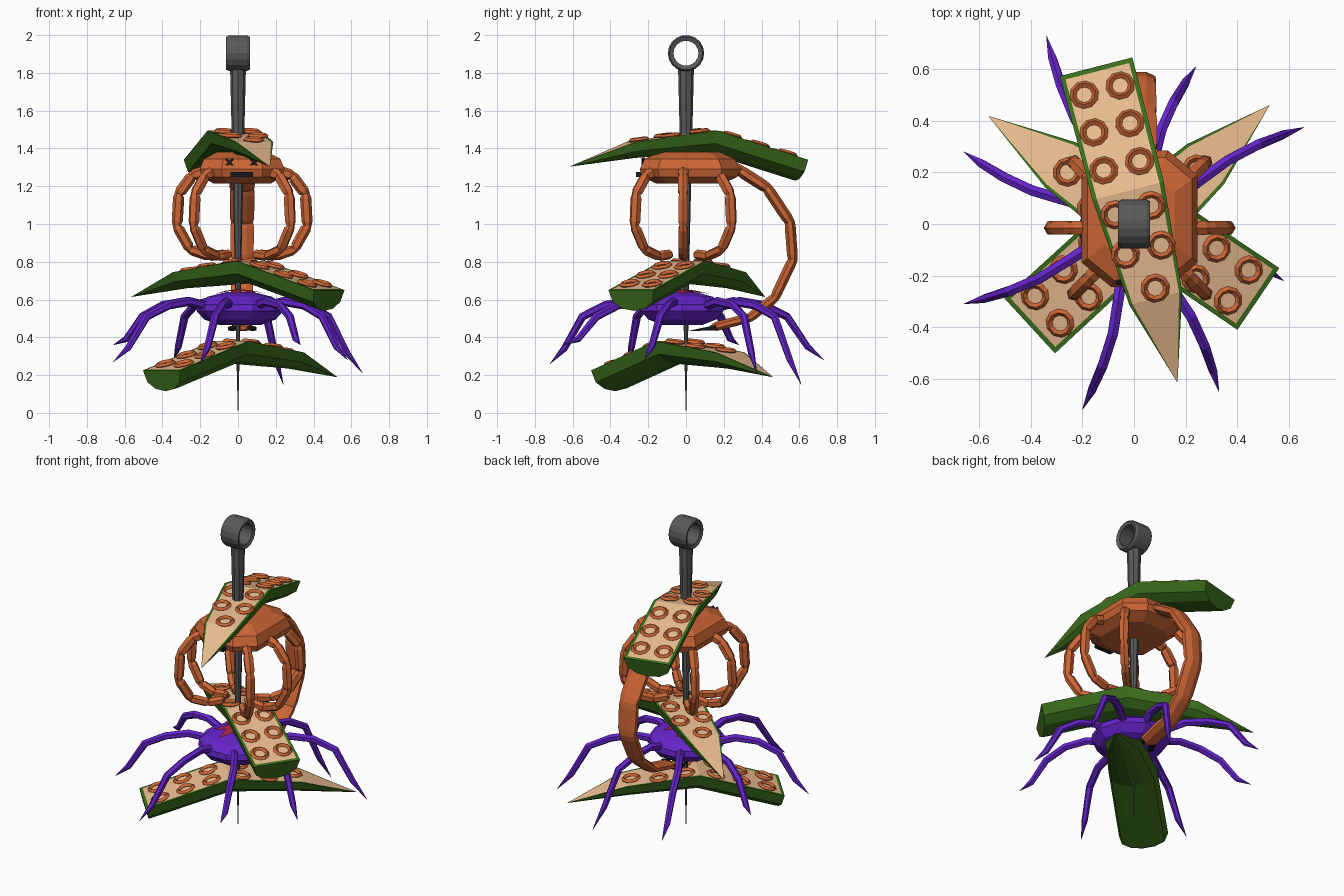
import bpy, bmesh
from math import sin, cos, pi, radians, atan2
from mathutils import Vector as V

if "Cube" in bpy.data.objects:
    bpy.data.objects.remove(bpy.data.objects["Cube"])


def mat(name, c):
    m = bpy.data.materials.new(name)
    m.diffuse_color = (*c, 1)
    m.use_nodes = True
    m.node_tree.nodes["Principled BSDF"].inputs["Base Color"].default_value = m.diffuse_color
    return m


ORANGE = mat("orange", (.60, .13, .035))
TAN = mat("tan", (.83, .51, .28))
GREEN = mat("green", (.045, .16, .012))
PURPLE = mat("purple", (.127, .017, .58))
RED = mat("red", (.42, .02, .05))
BLACK = mat("black", (.01, .01, .01))
STEEL = mat("steel", (.10, .10, .10))


def build(name, verts, faces, *mats, idx=None):
    me = bpy.data.meshes.new(name)
    me.from_pydata([tuple(v) for v in verts], [], faces)
    for m in mats:
        me.materials.append(m)
    if idx:
        me.polygons.foreach_set("material_index", idx)
    bm = bmesh.new()
    bm.from_mesh(me)
    bmesh.ops.recalc_face_normals(bm, faces=bm.faces)
    bm.to_mesh(me)
    bm.free()
    ob = bpy.data.objects.new(name, me)
    bpy.context.collection.objects.link(ob)
    return ob


def loft(name, rings, *mats, closed=False, pick=None):
    """Skin a list of equal rings; pick(i, j) chooses the material slot."""
    n, k = len(rings[0]), len(rings)
    faces, idx = [], []
    for i in range(k if closed else k - 1):
        for j in range(n):
            a, b = i * n, ((i + 1) % k) * n
            faces.append((a + j, a + (j + 1) % n, b + (j + 1) % n, b + j))
            idx.append(pick(i, j) if pick else 0)
    if not closed:
        faces += [tuple(range(n)), tuple(range((k - 1) * n, k * n))]
        idx += [0, 0]
    return build(name, [p for r in rings for p in r], faces, *mats, idx=idx)


def sweep(name, pts, radii, side, m, n=6, wide=1.0):
    """Tube along pts, side is the constant crosswise direction."""
    rings = []
    for i, p in enumerate(pts):
        t = (pts[min(i + 1, len(pts) - 1)] - pts[max(i - 1, 0)]).normalized()
        up = side.cross(t).normalized()
        rings.append([p + radii[i] * (side * wide * cos(a) + up * sin(a))
                      for a in [2 * pi * (j + .5) / n for j in range(n)]])
    return loft(name, rings, m)


def jointed(pts, r0, r1, pinch):
    """Split a path into links which narrow at each joint."""
    out, rad, k = [], [], len(pts) - 1
    for i in range(k):
        for f in (0, .14, .86):
            out.append(pts[i].lerp(pts[i + 1], f))
            rad.append((r0 + (r1 - r0) * (i + f) / k) * (pinch if f == 0 else 1))
    return out + [pts[-1]], rad + [r1 * .5]


def circle(r, z, n, cx=0, cy=0):
    return [V((cx + r * cos(2 * pi * j / n), cy + r * sin(2 * pi * j / n), z)) for j in range(n)]


def box(name, c, s, m, roll=0):
    bpy.ops.mesh.primitive_cube_add(size=1, location=c, rotation=(0, roll, 0))
    ob = bpy.context.object
    ob.name, ob.scale = name, s
    ob.data.materials.append(m)


# Skewer shaft and ring handle
loft("skewer_shaft", [circle(r, z, 8) for r, z in
     [(.042, 1.83), (.034, 1.5), (.02, .9), (.011, .38), (.006, .2), (.001, 0)]], STEEL)
prof = [(.066, -.055), (.088, -.063), (.096, -.048), (.096, .048), (.088, .063), (.066, .055)]
loft("skewer_ring", [[V((x, r * cos(2 * pi * i / 18), 1.904 + r * sin(2 * pi * i / 18)))
     for r, x in prof] for i in range(18)], STEEL, closed=True)


# Tentacle chunks: half-round section, flat suckered top, pointed tip
def top_z(u):
    knots = [(-.628, -.155), (-.13, 0), (.30, -.06), (.636, -.19)]
    for (a, za), (b, zb) in zip(knots, knots[1:]):
        if u <= b:
            return za + (zb - za) * (u - a) / (b - a), (zb - za) / (b - a)


def tentacle(label, direction, z0, du, dv):
    ux = V((*direction, 0)).normalized()
    vx, up = V((-ux.y, ux.x, 0)), V((0, 0, 1))

    def place(u, v, z):
        return ux * (u + du) + vx * (v + dv) + up * (z0 + z)
    # u, half width, depth, forward lean of the underside
    secs = [(-.628, .145, .11, .03), (-.61, .145, .112, .03), (-.13, .143, .12, .01),
            (.30, .106, .085, -.02), (.636, .001, .001, 0)]
    rings = []
    for u, w, d, lean in secs:
        z = top_z(u)[0]
        ring = [place(u, s * w, z) for s in (-1, -.88, .88, 1)]
        for a in [pi * k / 6 for k in range(1, 6)]:
            ring.append(place(u + lean * sin(a), w * cos(a), z - d * sin(a) ** .8))
        rings.append(ring)
    loft(label + "_tentacle", rings, GREEN, TAN, pick=lambda i, j: int(j == 1 and i > 0))
    spots = [(u, s * .072) for u in (-.534, -.383, -.231, -.053, .106) for s in (-1, 1)]
    for u, v in spots + [(.262, .008)]:
        z, slope = top_z(u)
        e = (ux + up * slope).normalized()
        rot = V.to_track_quat(e.cross(vx), 'Z', 'Y')
        bpy.ops.mesh.primitive_torus_add(major_segments=10, minor_segments=4, major_radius=.044,
                                         minor_radius=.013, location=place(u, v, z + .005),
                                         rotation=rot.to_euler())
        bpy.context.object.name = label + "_sucker"
        bpy.context.object.data.materials.append(ORANGE)


tentacle("upper", (.249, -.968), 1.495, 0, .01)
tentacle("middle", (-.828, .561), .805, .065, -.03)
tentacle("lower", (.736, .677), .38, .062, -.017)

# Orange creature: faceted octagonal body
octo = [(.225, .17), (.11, .265), (-.11, .265), (-.225, .17),
        (-.225, -.17), (-.11, -.265), (.11, -.265), (.225, -.17)]
loft("orange_body", [[V((.022 + x * s, .02 + y * s, z)) for x, y in octo] for s, z in
     [(.68, 1.215), (.95, 1.25), (1, 1.29), (.9, 1.345), (.6, 1.38)]], ORANGE)

# Face: crossed eyes and a mouth
for x in (-.045, .085):
    for r in (-45, 45):
        box("eye_stroke", (x, -.226, 1.325), (.055, .02, .014), BLACK, radians(r))
box("mouth", (.02, -.245, 1.263), (.12, .04, .026), BLACK)

# Six curled legs
arc = [(.16, 1.29), (.265, 1.255), (.335, 1.16), (.345, .99), (.275, .865), (.175, .83), (.085, .84)]
for deg in (0, 45, 135, 180, 225, 315):
    a = radians(deg)
    k = 1.05 if deg % 90 else 1
    pts = [V((.022 + r * k * cos(a), -.015 + r * k * sin(a), z)) for r, z in arc]
    sweep("orange_leg", *jointed(pts, .032, .026, .75), V((-sin(a), cos(a), 0)), ORANGE)

# Broad tail curling under, with two dark claws
tail = [V((.022, y, z)) for y, z in
        [(.22, 1.31), (.29, 1.28), (.43, 1.19), (.55, 1.01), (.565, .81), (.47, .61), (.34, .505), (.13, .45)]]
sweep("tail", *jointed(tail, .036, .026, .9), V((1, 0, 0)), ORANGE, 8, 2.15)
for s in (-1, 1):
    sweep("tail_claw", [V((.022 + s * x, y, z)) for x, y, z in
          [(.03, .16, .45), (.06, .11, .445), (.045, .02, .435)]], [.018, .014, .001],
          V((1, 0, 0)), BLACK, 4, 1.6)

# Purple creature: flattened faceted body with torn red wound
loft("purple_body", [circle(r, z, 10, .01, -.02) for r, z in
     [(.11, .465), (.19, .495), (.23, .54), (.225, .575), (.17, .615), (.07, .64)]], PURPLE)
star = [V((.01, -.02, .655))]
for j in range(14):
    r = .07 if j % 2 else .15
    star.append(V((.01 + r * cos(pi * j / 7), -.02 + r * sin(pi * j / 7), .648 if j % 2 else .63)))
build("wound", star, [(0, j + 1, (j + 1) % 14 + 1) for j in range(14)], RED)

# Eight arching pointed legs
tips = [(-.34, .73, .28), (.24, .61, .15), (.66, .375, .21), (.58, -.22, .28),
        (.33, -.65, .36), (-.2, -.72, .26), (-.66, -.31, .27), (-.66, .28, .36)]
for x, y, z in tips:
    t = V((x, y, 0))
    side = V((-y, x, 0)).normalized()
    pts, rise = [], [(.2, 0, .555), (.4, .02, .59), (.58, .035, .57), (.75, .03, .51)]
    for f, b, h in rise:
        pts.append(t * f + side * b + V((0, 0, h)))
    pts.append(t * .89 + side * .015 + V((0, 0, z * .5 + .21)))
    pts.append(V((x, y, z)))
    sweep("purple_leg", pts, [.026, .024, .023, .022, .018, .001], side, PURPLE)
